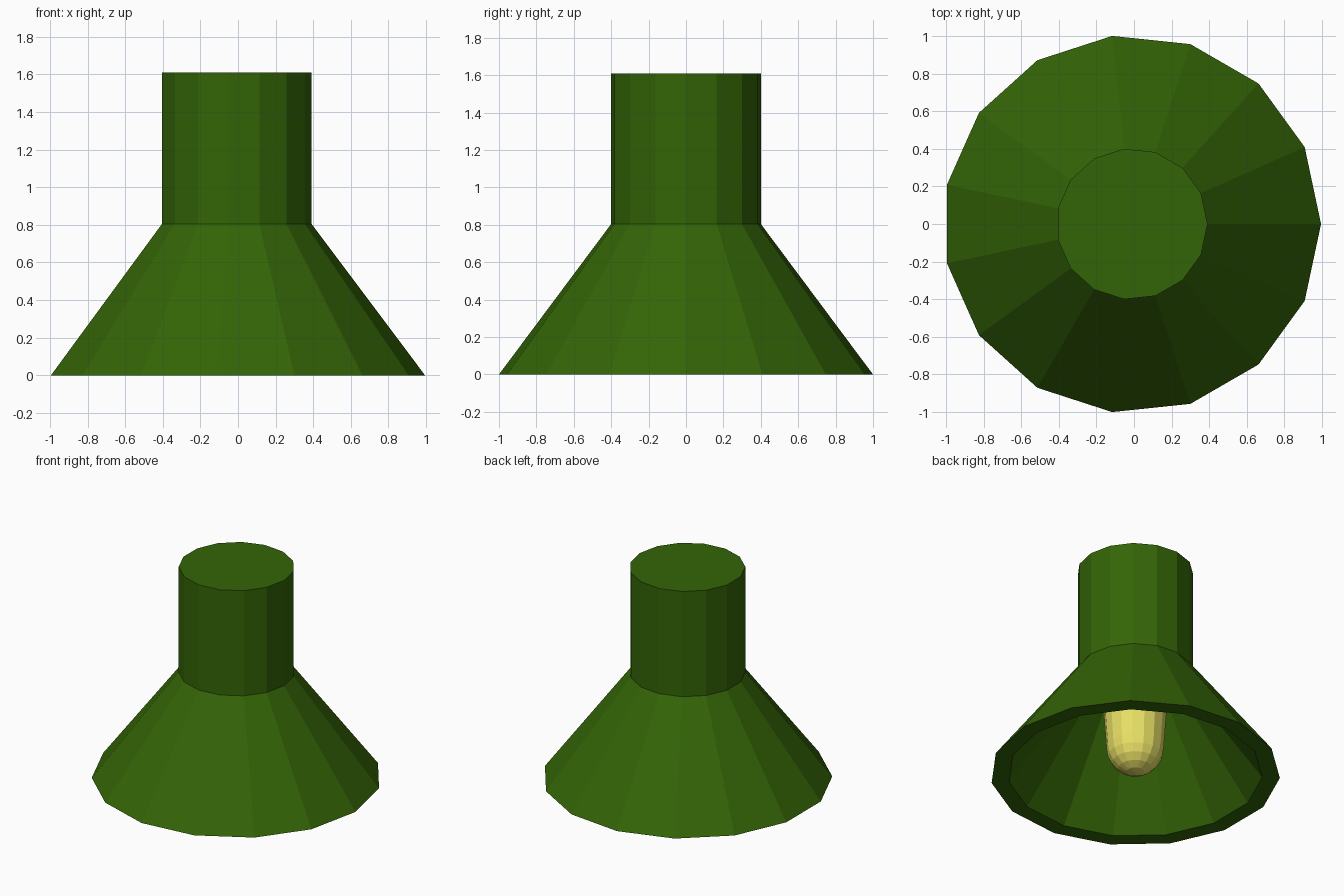
import bpy, bmesh
from math import cos, sin, pi, radians

if "Cube" in bpy.data.objects:
    bpy.data.objects.remove(bpy.data.objects["Cube"])

AXIS_X = -0.011  # odd-sided rings sit slightly off centre


def make_material(name, rgb):
    mat = bpy.data.materials.new(name)
    color = (*rgb, 1.0)
    mat.diffuse_color = color
    mat.use_nodes = True
    bsdf = next(n for n in mat.node_tree.nodes if n.type == 'BSDF_PRINCIPLED')
    bsdf.inputs["Base Color"].default_value = color
    return mat


def lathe(name, profile, sides, mat):
    """Turn a (radius, height) profile around the axis; zero radius makes a pole."""
    bm = bmesh.new()
    rings = []
    for r, z in profile:
        count = sides if r > 0 else 1
        rings.append([bm.verts.new((r * cos(2 * pi * i / sides),
                                    r * sin(2 * pi * i / sides), z))
                      for i in range(count)])
    for a, b in zip(rings, rings[1:]):
        for i in range(sides):
            j = (i + 1) % sides
            corners = [a[i % len(a)], a[j % len(a)], b[j % len(b)], b[i % len(b)]]
            bm.faces.new(list(dict.fromkeys(corners)))
    # Flat end caps dissolve into single polygons
    bmesh.ops.dissolve_limit(bm, angle_limit=radians(0.5),
                             verts=bm.verts, edges=bm.edges)
    bmesh.ops.recalc_face_normals(bm, faces=bm.faces)
    mesh = bpy.data.meshes.new(name)
    bm.to_mesh(mesh)
    bm.free()
    mesh.materials.append(mat)
    obj = bpy.data.objects.new(name, mesh)
    obj.location.x = AXIS_X
    bpy.context.collection.objects.link(obj)
    return obj


green = make_material("dark green", (0.034, 0.130, 0.002))
yellow = make_material("warm yellow", (0.79, 0.73, 0.13))

# Flared shade and collar, hollow up to a thick lid
lathe("lamp_shade", [(0, 1.61), (0.402, 1.61), (0.402, 0.805), (1.0055, 0),
                     (0.883, 0), (0.32, 0.78), (0.32, 1.49), (0, 1.49)], 15, green)

# Bulb: domed tip and a slightly widening neck that hangs from the lid
tip_r, tip_z, bands = 0.199, 0.197, 5
dome = [(tip_r * sin(pi / 2 * k / bands), tip_z - tip_r * cos(pi / 2 * k / bands) + 0.002)
        for k in range(1, bands + 1)]
lathe("bulb", [(0, 0)] + dome + [(0.24, 0.805), (0.24, 1.50), (0, 1.50)], 16, yellow)
